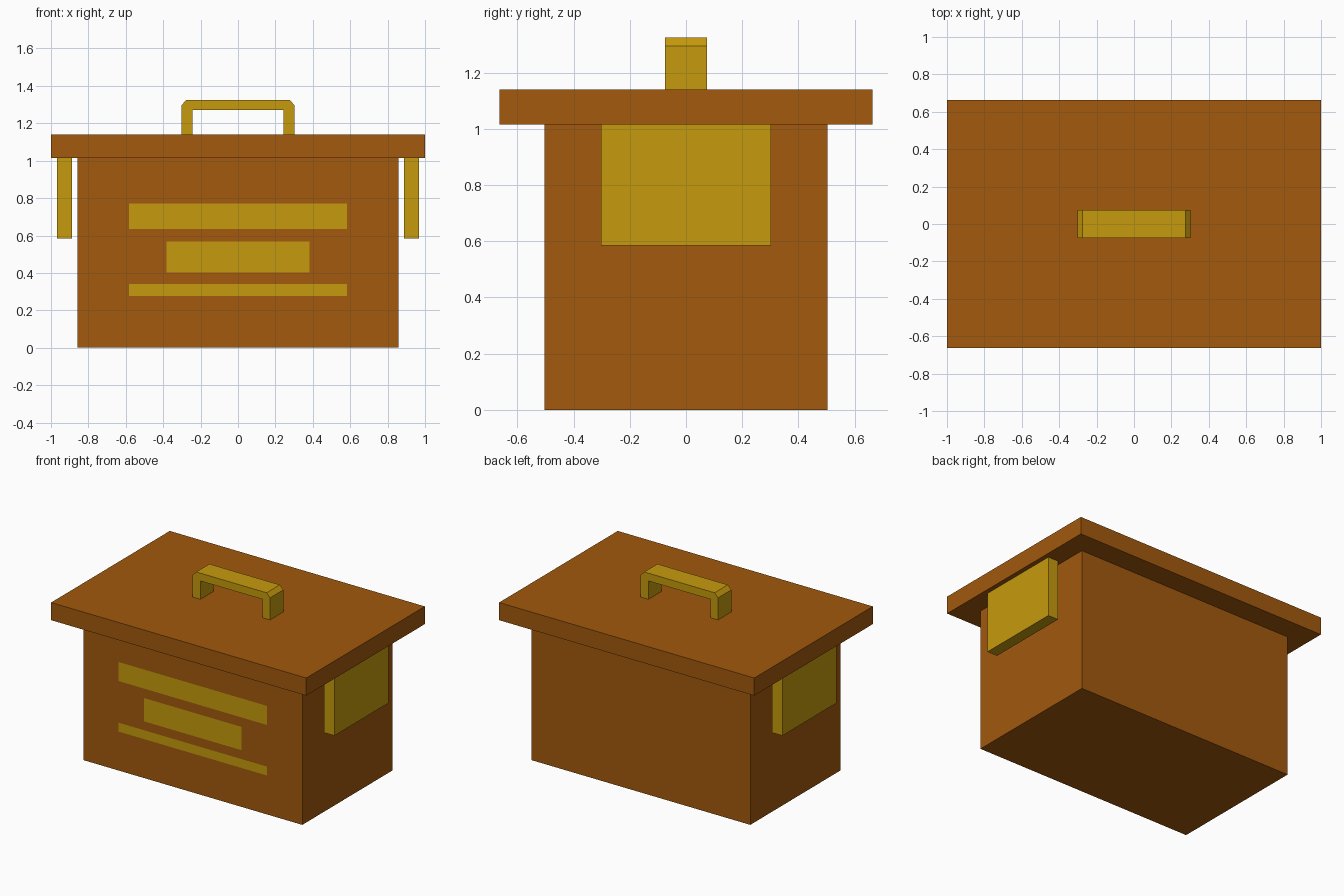
import bpy
import bmesh

if "Cube" in bpy.data.objects:
    bpy.data.objects.remove(bpy.data.objects["Cube"])


def material(name, rgb):
    m = bpy.data.materials.new(name)
    m.diffuse_color = (*rgb, 1)
    m.use_nodes = True
    m.node_tree.nodes["Principled BSDF"].inputs["Base Color"].default_value = m.diffuse_color
    return m


wood = material("brown_wood", (0.36, 0.10, 0.004))
brass = material("yellow_brass", (0.565, 0.323, 0.004))


def finish(name, bm, mat):
    bmesh.ops.recalc_face_normals(bm, faces=bm.faces)
    mesh = bpy.data.meshes.new(name)
    bm.to_mesh(mesh)
    bm.free()
    mesh.materials.append(mat)
    ob = bpy.data.objects.new(name, mesh)
    bpy.context.collection.objects.link(ob)
    return ob


def box(name, lo, hi, mat):
    bm = bmesh.new()
    bmesh.ops.create_cube(bm, size=1)
    for v in bm.verts:
        v.co = [lo[i] if v.co[i] < 0 else hi[i] for i in range(3)]
    return finish(name, bm, mat)


# Chest body and overhanging lid
box("body", (-0.857, -0.504, 0), (0.857, 0.504, 1.015), wood)
box("lid", (-1, -0.664, 1.015), (1, 0.664, 1.14), wood)

# Side grips hanging from the lid, clear of the body
for name, s in (("left_grip", -1), ("right_grip", 1)):
    xs = sorted((s * 0.888, s * 0.968))
    box(name, (xs[0], -0.303, 0.585), (xs[1], 0.303, 1.015), brass)

# Flat inlaid bands on the front
bands = [("upper", 0.582, 0.635, 0.77), ("middle", 0.383, 0.403, 0.568), ("lower", 0.582, 0.277, 0.34)]
for name, w, z0, z1 in bands:
    bm = bmesh.new()
    bm.faces.new([bm.verts.new(p) for p in
                  ((-w, -0.506, z0), (w, -0.506, z0), (w, -0.506, z1), (-w, -0.506, z1))])
    bm.normal_update()
    mesh = bpy.data.meshes.new(name + "_band")
    bm.to_mesh(mesh)
    bm.free()
    mesh.materials.append(brass)
    bpy.context.collection.objects.link(bpy.data.objects.new(name + "_band", mesh))

# Lid handle: mirrored arch profile with chamfered top corners, extruded in y
half = [(0.303, 1.14), (0.303, 1.296), (0.276, 1.325)]
inner = [(0.243, 1.27), (0.243, 1.14)]
profile = (half + [(-x, z) for x, z in reversed(half)]
           + [(-x, z) for x, z in reversed(inner)] + inner)
bm = bmesh.new()
face = bm.faces.new([bm.verts.new((x, -0.074, z)) for x, z in profile])
ext = bmesh.ops.extrude_face_region(bm, geom=[face])
bmesh.ops.translate(bm, vec=(0, 0.148, 0),
                    verts=[g for g in ext["geom"] if isinstance(g, bmesh.types.BMVert)])
finish("lid_handle", bm, brass)
